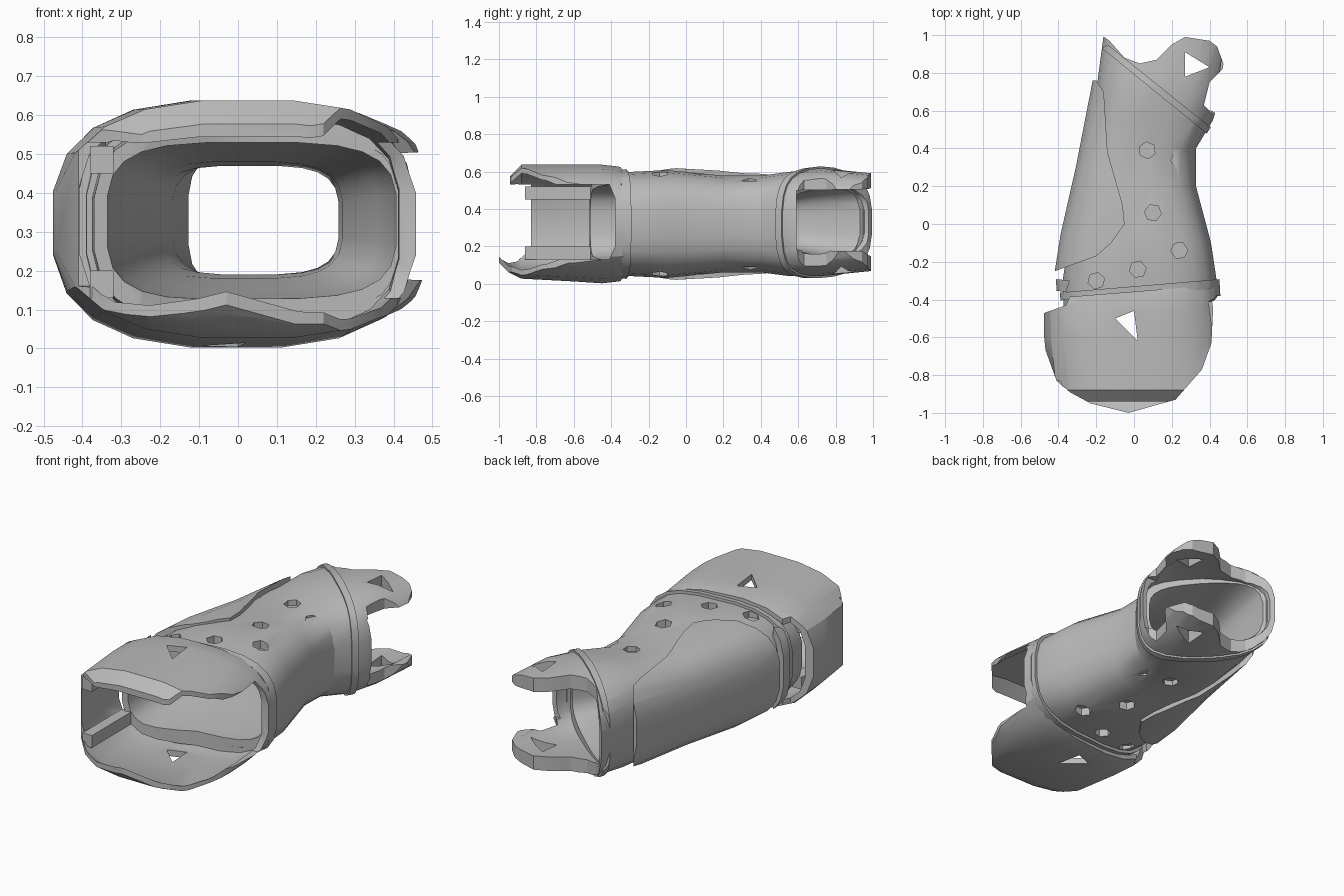
import bpy, bmesh, math

if "Cube" in bpy.data.objects:
    bpy.data.objects.remove(bpy.data.objects["Cube"])

grey = bpy.data.materials.new("plain grey")
grey.use_nodes = True
GREY = (0.5, 0.5, 0.5, 1)
grey.diffuse_color = GREY
grey.node_tree.nodes["Principled BSDF"].inputs["Base Color"].default_value = GREY


def finish(bm, name):
    bmesh.ops.recalc_face_normals(bm, faces=bm.faces)
    mesh = bpy.data.meshes.new(name)
    bm.to_mesh(mesh)
    bm.free()
    mesh.materials.append(grey)
    obj = bpy.data.objects.new(name, mesh)
    bpy.context.collection.objects.link(obj)
    return obj


def oval(y, left, right, low, high, power, count):
    """Rounded rectangular section at one station along the length."""
    ring = []
    for i in range(count):
        a = math.tau * (i + 0.5) / count
        c, s = math.cos(a), math.sin(a)
        u = math.copysign(abs(c) ** (2 / power), c)
        v = math.copysign(abs(s) ** (2 / power), s)
        ring.append(((left + right) / 2 + u * (right - left) / 2, y,
                     (low + high) / 2 + v * (high - low) / 2))
    return ring


def inset(stations, dx, dz):
    return [(y, l + dx, r - dx, b + dz, t - dz) for y, l, r, b, t in stations]


def tube(name, outside, inside, power=3, count=24):
    """Closed thick-walled tube between an outside and an inside loft."""
    bm = bmesh.new()
    outer = [[bm.verts.new(p) for p in oval(*s, power, count)] for s in outside]
    inner = [[bm.verts.new(p) for p in oval(*s, power + 0.6, count)] for s in inside]
    loops = outer + inner[::-1]
    for r0, r1 in zip(loops, loops[1:] + loops[:1]):
        for i in range(count):
            j = (i + 1) % count
            bm.faces.new((r0[i], r0[j], r1[j], r1[i]))
    return finish(bm, name)


def prism(points, lo, hi, axis="z"):
    """Solid extruded from an outline, along z (xy points) or x (yz points)."""
    bm = bmesh.new()
    ends = [[bm.verts.new((p, q, h) if axis == "z" else (h, p, q)) for p, q in points]
            for h in (lo, hi)]
    bm.faces.new(ends[0])
    bm.faces.new(ends[1])
    for i in range(len(points)):
        j = (i + 1) % len(points)
        bm.faces.new((ends[0][i], ends[0][j], ends[1][j], ends[1][i]))
    return finish(bm, "prism")


def cut(obj, cutter, operation="DIFFERENCE"):
    mod = obj.modifiers.new("cut", "BOOLEAN")
    mod.operation, mod.object, mod.solver = operation, cutter, "EXACT"
    bpy.context.view_layer.objects.active = obj
    bpy.ops.object.modifier_apply(modifier=mod.name)
    bpy.data.objects.remove(cutter)


def trim(obj, outline):
    cut(obj, prism(outline, -1, 2), "INTERSECT")


def hexagon(x, y, r):
    return [(x + r * math.cos(k * math.pi / 3 + x * 9),
             y + r * math.sin(k * math.pi / 3 + x * 9)) for k in range(6)]


# Stations: y, left, right, bottom, top
body = [(-0.58, -0.37, 0.42, 0.06, 0.58), (-0.3, -0.38, 0.44, 0.04, 0.6),
        (-0.1, -0.35, 0.41, 0.03, 0.61), (0.2, -0.3, 0.33, 0.06, 0.58),
        (0.4, -0.26, 0.33, 0.06, 0.58), (0.55, -0.22, 0.42, 0.04, 0.6),
        (0.72, -0.2, 0.47, 0.04, 0.62), (1.02, -0.16, 0.53, 0.07, 0.59)]
cavity = [(-0.58, -0.34, 0.4, 0.12, 0.53), (-0.3, -0.33, 0.41, 0.13, 0.53),
          (-0.1, -0.28, 0.36, 0.15, 0.51), (0.2, -0.24, 0.27, 0.18, 0.48),
          (0.4, -0.2, 0.26, 0.19, 0.47), (0.55, -0.17, 0.35, 0.18, 0.48),
          (0.72, -0.15, 0.41, 0.15, 0.51), (1.02, -0.12, 0.49, 0.13, 0.53)]

# Main sleeve, ending on a slanted line at the back
sleeve = tube("sleeve", body, cavity)
trim(sleeve, [(-0.6, -0.55), (-0.25, -0.5), (0, -0.38), (0.6, -0.32), (0.6, 0.35), (0.4, 0.49),
              (-0.12, 0.92), (-0.16, 0.98), (-0.6, 0.98)])

# Hexagonal vent pockets on top and underside
vents = [(0.07, 0.39), (0.24, 0.34), (0.1, 0.06), (0.24, -0.14), (0.02, -0.24), (-0.2, -0.3)]
for x, y in vents:
    for lo, hi in ((0.55, 0.8), (-0.2, 0.09)):
        cut(sleeve, prism(hexagon(x, y, 0.045), lo, hi))

# Smooth side plate wrapped over the sleeve
panel = [(-0.3, -0.43, 0.43, 0.03, 0.61), (-0.05, -0.39, 0.4, 0.02, 0.62),
         (0.3, -0.31, 0.33, 0.04, 0.6), (0.8, -0.213, 0.45, 0.03, 0.62)]
plate = tube("side_plate", panel, inset(panel, 0.05, 0.05))
trim(plate, [(-0.6, -0.27), (-0.42, -0.25), (-0.2, -0.17), (-0.12, -0.1), (-0.05, 0),
             (-0.06, 0.1), (-0.14, 0.38), (-0.16, 0.7), (-0.2, 0.76), (-0.6, 0.76)])

# Raised bands at both sleeve ends
front_band = tube("front_band", inset(body, -0.016, -0.016), inset(body, 0.02, 0.04))
trim(front_band, [(-0.6, -0.42), (0.6, -0.33), (0.6, -0.28), (-0.6, -0.38)])
back_band = tube("back_band", inset(body, -0.01, -0.01), inset(body, 0.03, 0.04))
trim(back_band, [(-0.17, 0.93), (0.42, 0.45), (0.6, 0.32), (0.6, 0.36), (0.42, 0.5), (-0.14, 0.95)])

# Small strap tab beside the front band
tab = tube("strap_tab", inset(body, -0.035, -0.035), inset(body, 0.03, 0.03))
trim(tab, [(-0.6, -0.33), (-0.36, -0.36), (-0.34, -0.3), (-0.6, -0.27)])

# Back cuff with two prongs, open on one side
back_cuff = tube("back_cuff", body, inset(body, 0.025, 0.08))
trim(back_cuff, [(-0.17, 1), (-0.3, 0.99), (-0.3, 0.8), (-0.12, 0.88), (0.4, 0.44), (0.6, 0.4),
                 (0.6, 0.59), (0.4, 0.6), (0.37, 0.63), (0.4, 0.75), (0.48, 0.83), (0.44, 0.94),
                 (0.4, 0.97), (0.27, 0.99), (0.2, 0.95), (0.12, 0.87), (0.03, 0.85),
                 (-0.05, 0.88), (-0.13, 0.97)])
cut(back_cuff, prism([(0.59, 0.18), (1.2, 0.17), (1.2, 0.51), (0.59, 0.5)], 0.05, 1, "x"))
cut(back_cuff, prism([(0.27, 0.91), (0.27, 0.78), (0.4, 0.83)], -1, 2))

# Front cuff, open at the end and on one side
hood = [(-1.01, -0.42, 0.48, 0.12, 0.52), (-0.95, -0.43, 0.49, 0.06, 0.57),
        (-0.88, -0.45, 0.5, 0.025, 0.64), (-0.6, -0.48, 0.49, 0.01, 0.64),
        (-0.45, -0.48, 0.47, 0, 0.64), (-0.36, -0.44, 0.46, 0.01, 0.63),
        (-0.26, -0.4, 0.46, 0.04, 0.59)]
front_cuff = tube("front_cuff", hood, inset(hood, 0.045, 0.035), 2.7, 20)
trim(front_cuff, [(-0.5, -0.48), (-0.36, -0.43), (-0.34, -0.385), (0.6, -0.31), (0.6, -0.39),
                  (0.42, -0.42), (0.41, -0.63), (0.36, -0.77), (0.22, -0.93), (-0.03, -1),
                  (-0.23, -0.95), (-0.34, -0.89), (-0.41, -0.83), (-0.5, -0.58)])
cut(front_cuff, prism([(-1.2, 0.13), (-0.41, 0.13), (-0.38, 0.2), (-0.38, 0.46), (-0.41, 0.53),
                       (-1.2, 0.53)], 0.1, 1, "x"))
cut(front_cuff, prism([(-1.2, 0.13), (-0.83, 0.16), (-0.83, 0.53), (-1.2, 0.53)], -1, 1, "x"))
cut(front_cuff, prism([(-1.2, 0.3), (-0.94, 0.3), (-0.94, 0.9), (-1.2, 0.9)], -1, 1, "x"))
cut(front_cuff, prism([(-0.1, -0.5), (0, -0.46), (0.02, -0.62)], -1, 2))

# Padded rails inside the front cuff
for name, low in (("lower_rail", 0.13), ("upper_rail", 0.45)):
    rail = prism([(-0.86, low), (-0.5, low), (-0.5, low + 0.07), (-0.86, low + 0.07)],
                 -0.38, -0.32, "x")
    rail.name = name

# Smooth the rounded walls, keep cut edges crisp
for obj in bpy.context.collection.objects:
    if obj.type == "MESH" and obj.material_slots and obj.material_slots[0].material == grey:
        bpy.ops.object.select_all(action="DESELECT")
        obj.select_set(True)
        bpy.context.view_layer.objects.active = obj
        bpy.ops.object.shade_smooth_by_angle(angle=math.radians(25))
